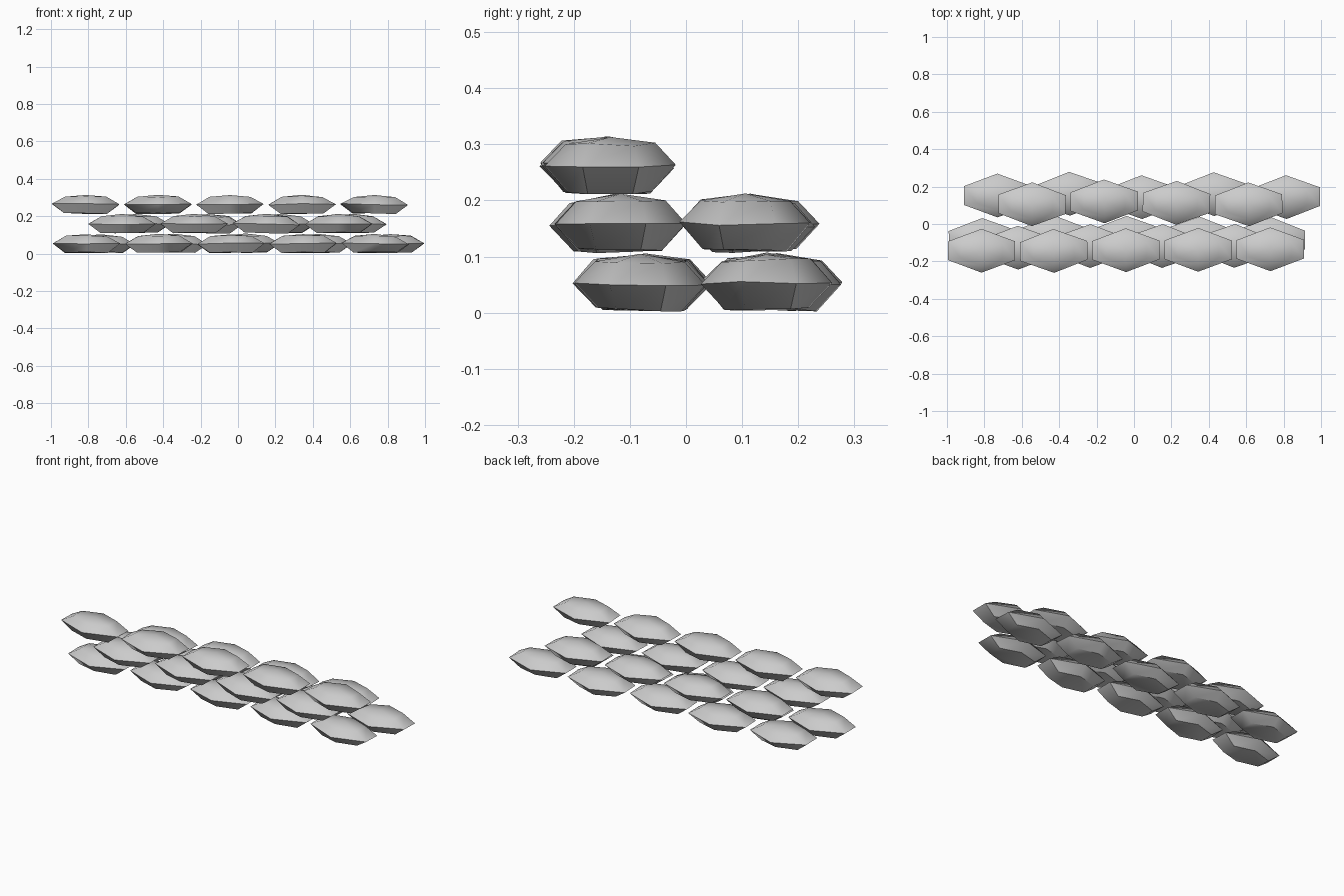
import bpy
import random
from math import radians

random.seed(4)
cube = bpy.data.objects.get("Cube")
if cube:
    bpy.data.objects.remove(cube, do_unlink=True)

# One plain grey cloth colour
cloth = bpy.data.materials.new("grey cloth")
cloth.use_nodes = True
colour = (0.6, 0.6, 0.6, 1)
cloth.diffuse_color = colour
cloth.node_tree.nodes["Principled BSDF"].inputs["Base Color"].default_value = colour


def hexagon(end_x, end_y, side_y, z):
    """Ring with two short ends and a point on each long side."""
    return [(end_x, -end_y, z), (end_x, end_y, z), (0, side_y, z),
            (-end_x, end_y, z), (-end_x, -end_y, z), (0, -side_y, z)]


# Shared bag shape: base ring, seam ring, shoulder ring, crown point
verts = (hexagon(0.115, 0.04, 0.075, -0.047)
         + hexagon(0.18, 0.05, 0.117, 0)
         + hexagon(0.11, 0.042, 0.08, 0.04)
         + [(0, 0, 0.052)])
crown = len(verts) - 1
faces = [tuple(reversed(range(6)))]
for ring in (0, 6):
    for i in range(6):
        j = (i + 1) % 6
        faces.append((ring + i, ring + j, ring + j + 6, ring + i + 6))
faces += [(12 + i, 12 + (i + 1) % 6, crown) for i in range(6)]


def add_bag(name, x, y, z):
    mesh = bpy.data.meshes.new(name)
    mesh.from_pydata(verts, [], faces)
    mesh.materials.append(cloth)
    # Slight slump so that no two bags are alike
    for v in mesh.vertices:
        v.co.z += random.uniform(-0.003, 0.003)
    bag = bpy.data.objects.new(name, mesh)
    bpy.context.collection.objects.link(bag)
    bag.location = (x, y, z)
    bag.rotation_euler = (radians(random.uniform(-1.5, 1.5)),
                          radians(random.uniform(-1, 1)),
                          radians(random.uniform(-1.5, 1.5)))
    bpy.ops.object.select_all(action="DESELECT")
    bag.select_set(True)
    bpy.context.view_layer.objects.active = bag
    bpy.ops.object.shade_smooth_by_angle(angle=radians(50))


# Rows: name, first bag x, count, y, seam height
rows = [
    ("bottom_front_bag", -0.81, 5, -0.08, 0.053),
    ("bottom_back_bag", -0.73, 5, 0.152, 0.053),
    ("middle_front_bag", -0.62, 4, -0.12, 0.158),
    ("middle_back_bag", -0.545, 4, 0.112, 0.158),
    ("top_front_bag", -0.815, 5, -0.145, 0.262),
]
for name, x, count, y, z in rows:
    for i in range(count):
        add_bag(f"{name}_{i + 1}", x + i * 0.386, y + random.uniform(-0.01, 0.01), z)
